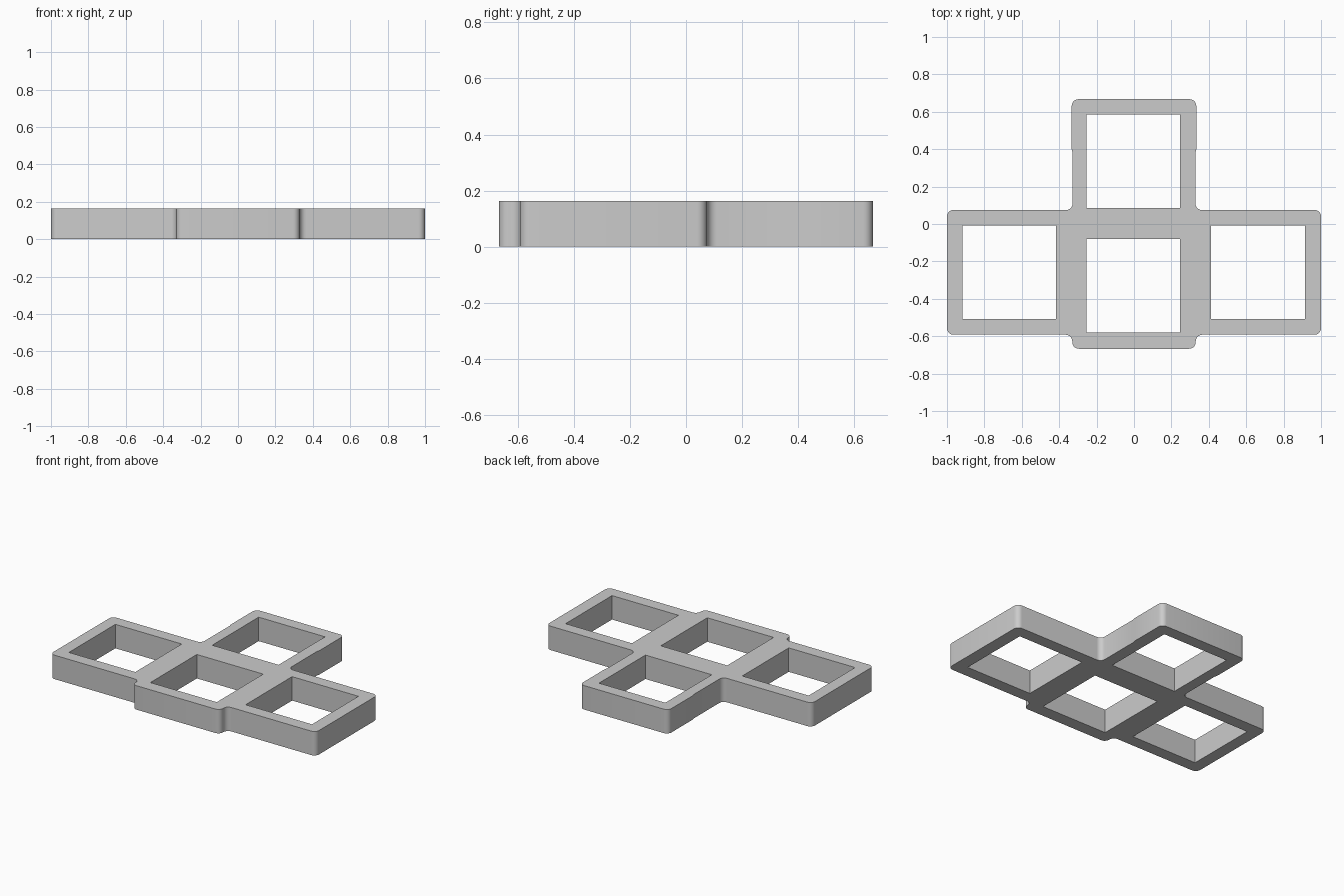
import bpy, bmesh, math
from mathutils import Vector

HEIGHT = 0.163
RADIUS = 0.035
STEPS = 6

cube = bpy.data.objects.get("Cube")
if cube:
    bpy.data.objects.remove(cube, do_unlink=True)

grey = bpy.data.materials.new("light_grey")
grey.use_nodes = True
colour = (0.6, 0.6, 0.6, 1)
grey.diffuse_color = colour
grey.node_tree.nodes["Principled BSDF"].inputs["Base Color"].default_value = colour


def rounded(corners):
    """Replace each (x, y, radius) corner by an arc."""
    path = []
    for i, (x, y, r) in enumerate(corners):
        p = Vector((x, y))
        if r == 0:
            path.append(p)
            continue
        d1 = (Vector(corners[i - 1][:2]) - p).normalized()
        d2 = (Vector(corners[(i + 1) % len(corners)][:2]) - p).normalized()
        for k in range(STEPS + 1):
            t = math.pi / 2 * k / STEPS
            path.append(p + r * (d1 * (1 - math.sin(t)) + d2 * (1 - math.cos(t))))
    return path


def add_loop(bm, points):
    verts = [bm.verts.new((p[0], p[1], 0)) for p in points]
    for a, b in zip(verts, verts[1:] + verts[:1]):
        bm.edges.new((a, b))


# Outline: right half, then mirrored; the back arm widens slightly at its end
half = [
    (0.33, -0.667, RADIUS), (0.33, -0.592, RADIUS),
    (1.0, -0.592, RADIUS), (1.0, 0.075, RADIUS),
    (0.328, 0.075, RADIUS), (0.328, 0.38, 0),
    (0.333, 0.40, 0), (0.333, 0.667, RADIUS),
]
outline = half + [(-x, y, r) for x, y, r in reversed(half)]

# Square openings: left, right, centre and back
openings = [(0.663, -0.258), (-0.668, -0.258), (-0.004, -0.33), (-0.004, 0.335)]
h = 0.25

bm = bmesh.new()
add_loop(bm, rounded(outline))
for cx, cy in openings:
    add_loop(bm, [(cx - h, cy - h), (cx + h, cy - h), (cx + h, cy + h), (cx - h, cy + h)])

# Fill the flat plan and raise it to full height
bmesh.ops.triangle_fill(bm, edges=bm.edges[:], use_beauty=True, normal=(0, 0, 1))
raised = bmesh.ops.extrude_face_region(bm, geom=bm.faces[:], use_keep_orig=True)
top = [v for v in raised["geom"] if isinstance(v, bmesh.types.BMVert)]
bmesh.ops.translate(bm, verts=top, vec=(0, 0, HEIGHT))
bmesh.ops.recalc_face_normals(bm, faces=bm.faces[:])

mesh = bpy.data.meshes.new("four_cell_frame")
bm.to_mesh(mesh)
bm.free()
mesh.materials.append(grey)
frame = bpy.data.objects.new("four_cell_frame", mesh)
bpy.context.collection.objects.link(frame)

bpy.ops.object.select_all(action="DESELECT")
frame.select_set(True)
bpy.context.view_layer.objects.active = frame
bpy.ops.object.shade_smooth_by_angle(angle=math.radians(30))
